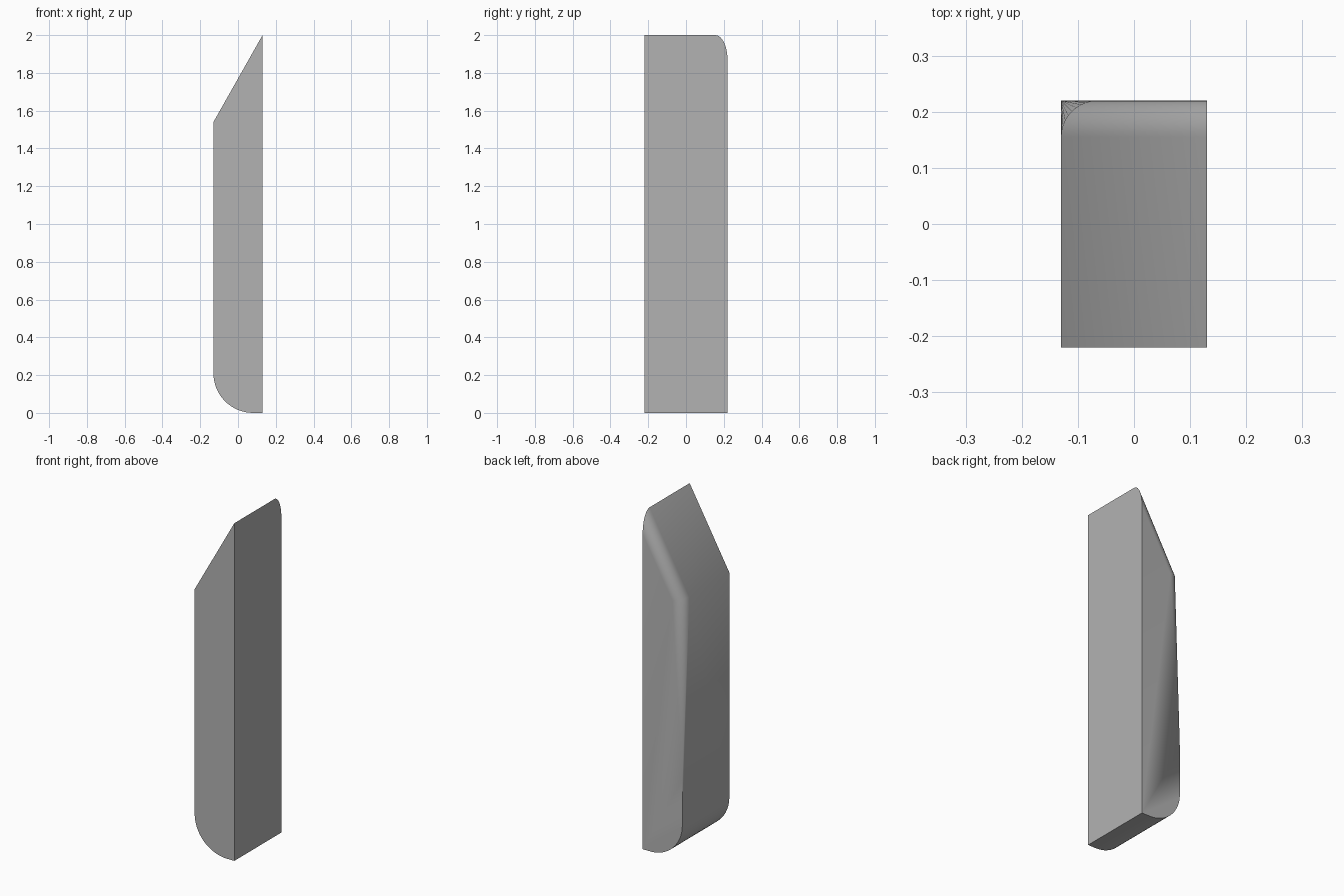
import bpy, bmesh
from math import sin, cos, pi, hypot

if "Cube" in bpy.data.objects:
    bpy.data.objects.remove(bpy.data.objects["Cube"], do_unlink=True)

HX, HY = 0.13, 0.22            # half width and half depth
TOP, SHOULDER, TAPER = 2.0, 1.54, 0.48
R_FILLET, R_BASE = 0.065, 0.21
STEPS, ARC = 10, 16

grey = bpy.data.materials.new("plain grey")
grey.use_nodes = True
colour = (0.45, 0.45, 0.45, 1)
grey.diffuse_color = colour
grey.node_tree.nodes["Principled BSDF"].inputs["Base Color"].default_value = colour

bm = bmesh.new()


def vert(x, y, z):
    return bm.verts.new((x, y, z))


# Rounded base outline, from the low side to the flat foot
base = []
for i in range(ARC + 1):
    a = pi / 2 * i / ARC
    base.append((-HX + R_BASE * (1 - cos(a)), R_BASE * (1 - sin(a))))
base.append((HX, 0))
front_base = [vert(x, -HY, z) for x, z in base]
back_base = [vert(x, HY, z) for x, z in base]

# Slanted top: sharp at the front, filleted at the back
slope = (TOP - SHOULDER) / (2 * HX)
drop = hypot(1, slope)
peak, low = [vert(HX, -HY, TOP)], [vert(-HX, -HY, SHOULDER)]
for k in range(STEPS + 1):
    t = pi / 2 * k / STEPS
    inset = R_FILLET * (1 - cos(t))
    y = HY - R_FILLET + R_FILLET * sin(t)
    peak.append(vert(HX, y, TOP - inset * drop))
    low.append(vert(-HX + inset, y, SHOULDER + inset * (slope - drop)))
tip = vert(-HX, HY, TAPER)     # where the corner fillet fades out

for k in range(len(peak) - 1):
    bm.faces.new((peak[k], peak[k + 1], low[k + 1], low[k]))
    if k:
        bm.faces.new((low[k], low[k + 1], tip))
for i in range(len(base) - 1):
    bm.faces.new((front_base[i], front_base[i + 1], back_base[i + 1], back_base[i]))

# Flat front, back and sides
bm.faces.new([peak[0], low[0]] + front_base)
bm.faces.new([peak[-1], low[-1], tip] + back_base)
bm.faces.new((low[0], low[1], tip, back_base[0], front_base[0]))
bm.faces.new(peak + [back_base[-1], front_base[-1]])
bmesh.ops.recalc_face_normals(bm, faces=bm.faces)

mesh = bpy.data.meshes.new("slanted_block")
bm.to_mesh(mesh)
bm.free()
mesh.materials.append(grey)
block = bpy.data.objects.new("slanted_block", mesh)
bpy.context.collection.objects.link(block)
bpy.context.view_layer.objects.active = block
block.select_set(True)
bpy.ops.object.shade_smooth_by_angle(angle=pi / 6)
